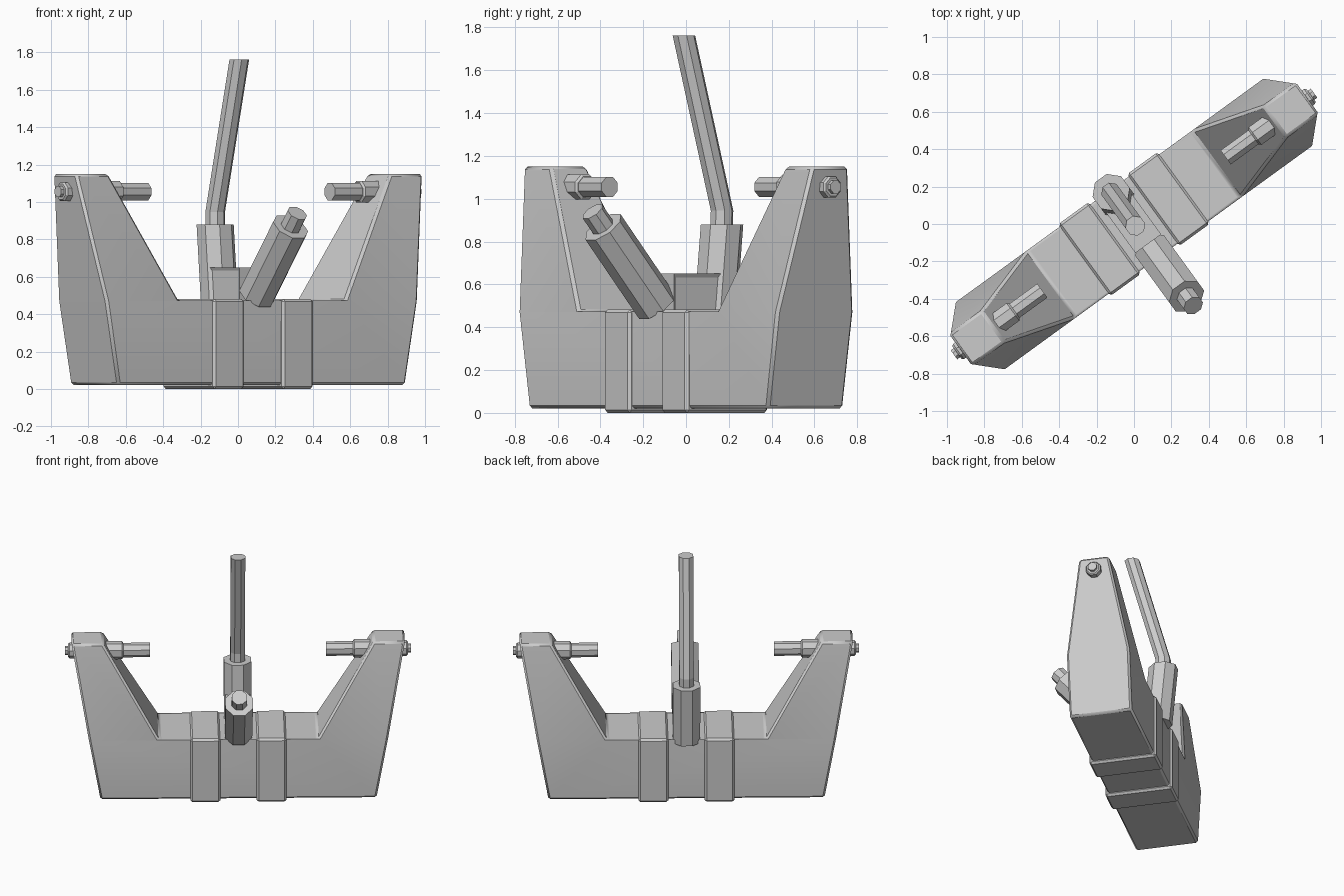
import bpy, bmesh, math
from mathutils import Vector, Matrix

if "Cube" in bpy.data.objects:
    bpy.data.objects.remove(bpy.data.objects["Cube"])

# The whole model is built along x, then turned 36 degrees about z
TURN = Matrix.Rotation(math.radians(36), 4, 'Z')


def finish(bm, name, bevel=0.0, smooth=False):
    bmesh.ops.recalc_face_normals(bm, faces=bm.faces)
    bm.transform(TURN)
    mesh = bpy.data.meshes.new(name)
    bm.to_mesh(mesh)
    bm.free()
    ob = bpy.data.objects.new(name, mesh)
    bpy.context.collection.objects.link(ob)
    if bevel:
        m = ob.modifiers.new("bevel", 'BEVEL')
        m.width, m.segments = bevel, 1
        m.limit_method, m.angle_limit = 'ANGLE', math.radians(25)
    if smooth:
        bpy.context.view_layer.objects.active = ob
        ob.select_set(True)
        bpy.ops.object.shade_smooth_by_angle(angle=math.radians(25))
        ob.select_set(False)
    return ob


def box(name, x, y, z, bevel, inset=0.0):
    bm = bmesh.new()
    bmesh.ops.create_cube(bm, size=1)
    for v in bm.verts:
        for i, (a, b) in enumerate((x, y, z)):
            v.co[i] = a if v.co[i] < 0 else b
    if inset:
        bm.normal_update()
        sides = [f for f in bm.faces if abs(f.normal.x) > 0.5]
        bmesh.ops.inset_individual(bm, faces=sides, thickness=inset, depth=-0.008)
    return finish(bm, name, bevel)


def rod(name, rings, axis, n=8):
    """Loft n-sided rings (centre, radius), all square to one axis."""
    bm = bmesh.new()
    axis = Vector(axis).normalized()
    side = Vector((0, 1, 0)) if abs(axis.x) > 0.9 else Vector((1, 0, 0))
    up = axis.cross(side)
    loops = []
    for c, r in rings:
        loop = []
        for k in range(n):
            a = 2 * math.pi * (k + 0.5) / n
            loop.append(bm.verts.new(Vector(c) + r * (math.cos(a) * side + math.sin(a) * up)))
        loops.append(loop)
    for a, b in zip(loops, loops[1:]):
        for k in range(n):
            j = (k + 1) % n
            bm.faces.new((a[k], a[j], b[j], b[k]))
    bm.faces.new(loops[0])
    bm.faces.new(loops[-1])
    return finish(bm, name)


# U-shaped body: flat base with two tapering towers
outline = [(-0.95, 0.02, 0.22), (0.95, 0.02, 0.22), (1.03, 0.47, 0.222),
           (1.148, 1.15, 0.105), (0.93, 1.15, 0.105), (0.545, 0.47, 0.222),
           (-0.545, 0.47, 0.222), (-0.93, 1.15, 0.105), (-1.148, 1.15, 0.105),
           (-1.03, 0.47, 0.222)]
bm = bmesh.new()
front = [bm.verts.new((x, -w, z)) for x, z, w in outline]
back = [bm.verts.new((x, w, z)) for x, z, w in outline]
for i in range(len(outline)):
    j = (i + 1) % len(outline)
    bm.faces.new((front[i], front[j], back[j], back[i]))
for vs in (front, back):
    for ids in ((0, 1, 2, 5, 6, 9), (2, 3, 4, 5), (6, 7, 8, 9)):
        bm.faces.new([vs[i] for i in ids])
finish(bm, "body", 0.014, True)

# Raised bands, one each side of the centre
for s, side in ((-1, "left"), (1, "right")):
    xs = sorted((s * 0.125, s * 0.33))
    box(side + "_band", xs, (-0.237, 0.237), (0.0, 0.482), 0.014)

# Centre block between the handles
box("centre_block", (-0.085, 0.085), (-0.13, 0.17), (0.44, 0.65), 0.0, 0.025)

# Back handle: socket and long bent lever
rod("lever_socket", [((0, 0.167, 0.44), 0.102), ((0, 0.208, 0.88), 0.102)], (0, 0, 1))
rod("lever", [((0, 0.205, 0.85), 0.054), ((0, 0.208, 0.945), 0.054),
              ((0, -0.012, 1.762), 0.054)], (0, 0, 1))

# Front handle: tilted socket and short stub
ax = Vector((0, -0.643, 0.766))
start = Vector((0, -0.17, 0.50))
rod("tilted_socket", [(start, 0.102), (start + ax * 0.48, 0.102)], ax)
rod("tilted_stub", [(start + ax * 0.46, 0.056), (start + ax * 0.575, 0.056)], ax)

# Pegs through the tower tops, with inner collars and outer nuts
for s, side in ((-1, "left"), (1, "right")):
    def along(pairs):
        return [((s * u, 0, 1.055), r) for u, r in pairs]
    rod(side + "_peg", along([(0.606, 0.05), (0.95, 0.05)]), (s, 0, 0))
    rod(side + "_collar", along([(0.79, 0.052), (0.80, 0.063), (0.94, 0.063)]), (s, 0, 0))
    rod(side + "_nut", along([(1.10, 0.054), (1.16, 0.054), (1.17, 0.045)]), (s, 0, 0))
    rod(side + "_stud", along([(1.10, 0.032), (1.19, 0.032)]), (s, 0, 0))
